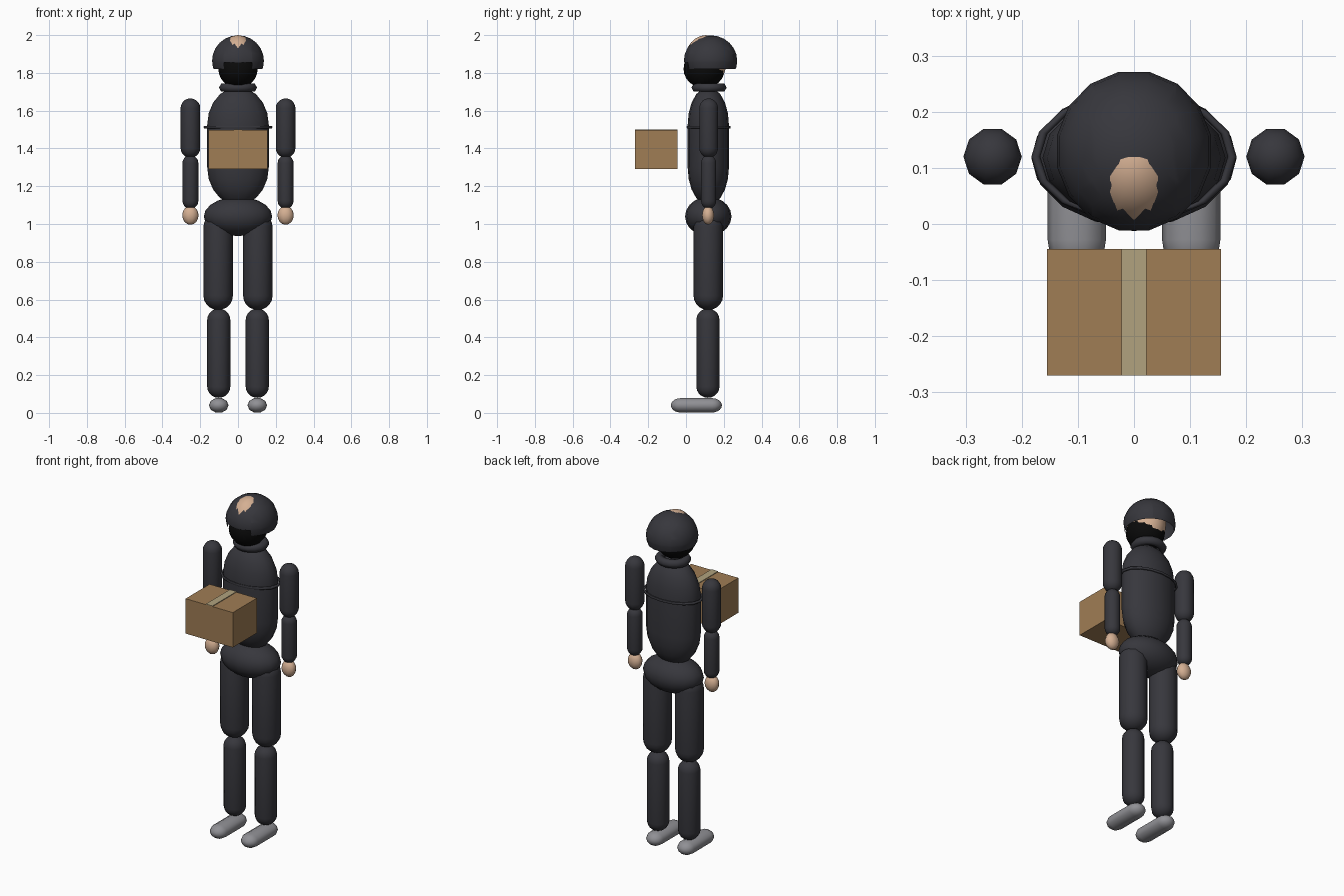
import bpy, bmesh, math
from mathutils import Matrix

if "Cube" in bpy.data.objects:
    bpy.data.objects.remove(bpy.data.objects["Cube"])


def material(name, rgb):
    m = bpy.data.materials.new(name)
    m.diffuse_color = (*rgb, 1)
    m.use_nodes = True
    m.node_tree.nodes["Principled BSDF"].inputs["Base Color"].default_value = m.diffuse_color
    return m


DARK = material("dark_uniform", (0.038, 0.038, 0.046))
BLACK = material("mask_black", (0.003, 0.003, 0.003))
SKIN = material("skin", (0.66, 0.43, 0.29))
SHOE = material("shoe_grey", (0.28, 0.28, 0.30))
CARD = material("cardboard", (0.35, 0.205, 0.09))
TAPE = material("packing_tape", (0.44, 0.36, 0.21))


def finish(name, bm, mat, angle=50):
    """Turn a bmesh into a named, coloured, shaded object."""
    bmesh.ops.recalc_face_normals(bm, faces=bm.faces[:])
    me = bpy.data.meshes.new(name)
    bm.to_mesh(me)
    bm.free()
    ob = bpy.data.objects.new(name, me)
    bpy.context.collection.objects.link(ob)
    me.materials.append(mat)
    bpy.ops.object.select_all(action='DESELECT')
    ob.select_set(True)
    bpy.context.view_layer.objects.active = ob
    bpy.ops.object.shade_smooth_by_angle(angle=math.radians(angle))
    return ob


def lathe(profile, segs, closed=False, turn=0.0):
    """Spin (radius, z) points about z."""
    bm = bmesh.new()
    rings = []
    for r, z in profile:
        rings.append([bm.verts.new((r * math.cos(turn + math.tau * i / segs),
                                    r * math.sin(turn + math.tau * i / segs), z))
                      for i in range(segs)])
    pairs = list(zip(rings, rings[1:]))
    if closed:
        pairs.append((rings[-1], rings[0]))
    for a, b in pairs:
        for i in range(segs):
            j = (i + 1) % segs
            bm.faces.new((a[i], a[j], b[j], b[i]))
    bmesh.ops.remove_doubles(bm, verts=bm.verts[:], dist=1e-5)
    return bm


def capsule_mesh(length, r, cap, segs, rings=5):
    """Capsule centred on the origin; cap is the height of each rounded end."""
    h = length / 2 - cap
    angles = [math.pi / 2 * k / rings for k in range(rings + 1)]
    top = [(r * math.cos(a), h + cap * math.sin(a)) for a in angles]
    return lathe([(x, -z) for x, z in reversed(top)] + top, segs)


def capsule(name, x, y, z0, z1, r, cap, segs, mat, sy=1.0):
    bm = capsule_mesh(z1 - z0, r, cap, segs)
    bm.transform(Matrix.Translation((x, y, (z0 + z1) / 2)) @ Matrix.Diagonal((1, sy, 1, 1)))
    return finish(name, bm, mat)


def ellipsoid_mesh(centre, radii, segs, rings, turn=0.0):
    prof = [(math.sin(math.pi * k / rings), -math.cos(math.pi * k / rings))
            for k in range(rings + 1)]
    bm = lathe(prof, segs, turn=turn)
    bm.transform(Matrix.Translation(centre) @ Matrix.Diagonal((*radii, 1)))
    return bm


def ring(name, centre, major, minor, sy, segs, sides, mat):
    prof = [(major + minor * math.cos(math.tau * k / sides),
             minor * math.sin(math.tau * k / sides)) for k in range(sides)]
    bm = lathe(prof, segs, closed=True)
    bm.transform(Matrix.Translation(centre) @ Matrix.Diagonal((1, sy, 1, 1)))
    return finish(name, bm, mat, 65)


def block(name, lo, hi, mat):
    bm = bmesh.new()
    bmesh.ops.create_cube(bm, size=1)
    size = [b - a for a, b in zip(lo, hi)]
    mid = [(a + b) / 2 for a, b in zip(lo, hi)]
    bm.transform(Matrix.Translation(mid) @ Matrix.Diagonal((*size, 1)))
    return finish(name, bm, mat, 30)


Y = 0.118  # body axis

# Torso, chest band, collar and hips
capsule("torso", 0, Y, 1.10, 1.725, 0.163, 0.2, 16, DARK, sy=0.67)
ring("chest_band", (0, 0.12, 1.513), 0.175, 0.008, 0.64, 16, 6, DARK)
ring("collar", (0, 0.122, 1.722), 0.076, 0.025, 0.92, 16, 6, DARK)
finish("hips", ellipsoid_mesh((0, Y, 1.04), (0.181, 0.123, 0.104), 16, 10), DARK)

# Limbs on both sides
for side, s in (("left", 1), ("right", -1)):
    capsule(side + "_upper_arm", s * 0.252, 0.12, 1.35, 1.665, 0.052, 0.052, 10, DARK)
    capsule(side + "_forearm", s * 0.252, 0.12, 1.08, 1.365, 0.042, 0.042, 10, DARK)
    finish(side + "_hand", ellipsoid_mesh((s * 0.252, 0.117, 1.046), (0.043, 0.033, 0.05), 10, 8), SKIN)
    capsule(side + "_thigh", s * 0.105, Y, 0.545, 1.06, 0.078, 0.075, 12, DARK)
    capsule(side + "_shin", s * 0.102, 0.116, 0.08, 0.552, 0.061, 0.058, 12, DARK)
    shoe = capsule_mesh(0.27, 0.052, 0.052, 10)
    shoe.transform(Matrix.Translation((s * 0.102, 0.055, 0.04)) @ Matrix.Diagonal((1, 1, 0.77, 1))
                   @ Matrix.Rotation(math.pi / 2, 4, 'X'))
    finish(side + "_shoe", shoe, SHOE)

# Head with a black mask over the lower part
finish("head", ellipsoid_mesh((0, 0.105, 1.865), (0.1, 0.112, 0.135), 16, 12), SKIN)
finish("mask", ellipsoid_mesh((0, 0.096, 1.82), (0.104, 0.109, 0.1), 16, 12), BLACK)

# Helmet: dome cut flat underneath, with a face opening
bm = ellipsoid_mesh((0, 0.13, 1.864), (0.14, 0.144, 0.135), 16, 12, turn=math.pi / 16)
bmesh.ops.bisect_plane(bm, geom=bm.verts[:] + bm.edges[:] + bm.faces[:],
                       plane_co=(0, 0, 1.82), plane_no=(0, 0, 1), clear_inner=True)
for co, no in (((0, 0, 1.855), (0, 0, 1)), ((0.075, 0, 0), (1, 0, 0)), ((-0.075, 0, 0), (1, 0, 0))):
    bmesh.ops.bisect_plane(bm, geom=bm.verts[:] + bm.edges[:] + bm.faces[:], plane_co=co, plane_no=no)
opening = [f for f in bm.faces if f.calc_center_median().z < 1.855
           and f.calc_center_median().y < 0.1 and abs(f.calc_center_median().x) < 0.075]
bmesh.ops.delete(bm, geom=opening, context='FACES')
finish("helmet", bm, DARK)

# Carried parcel with a strip of tape on top
block("parcel", (-0.155, -0.27, 1.29), (0.155, -0.045, 1.497), CARD)
block("parcel_tape", (-0.022, -0.27, 1.497), (0.022, -0.045, 1.501), TAPE)
